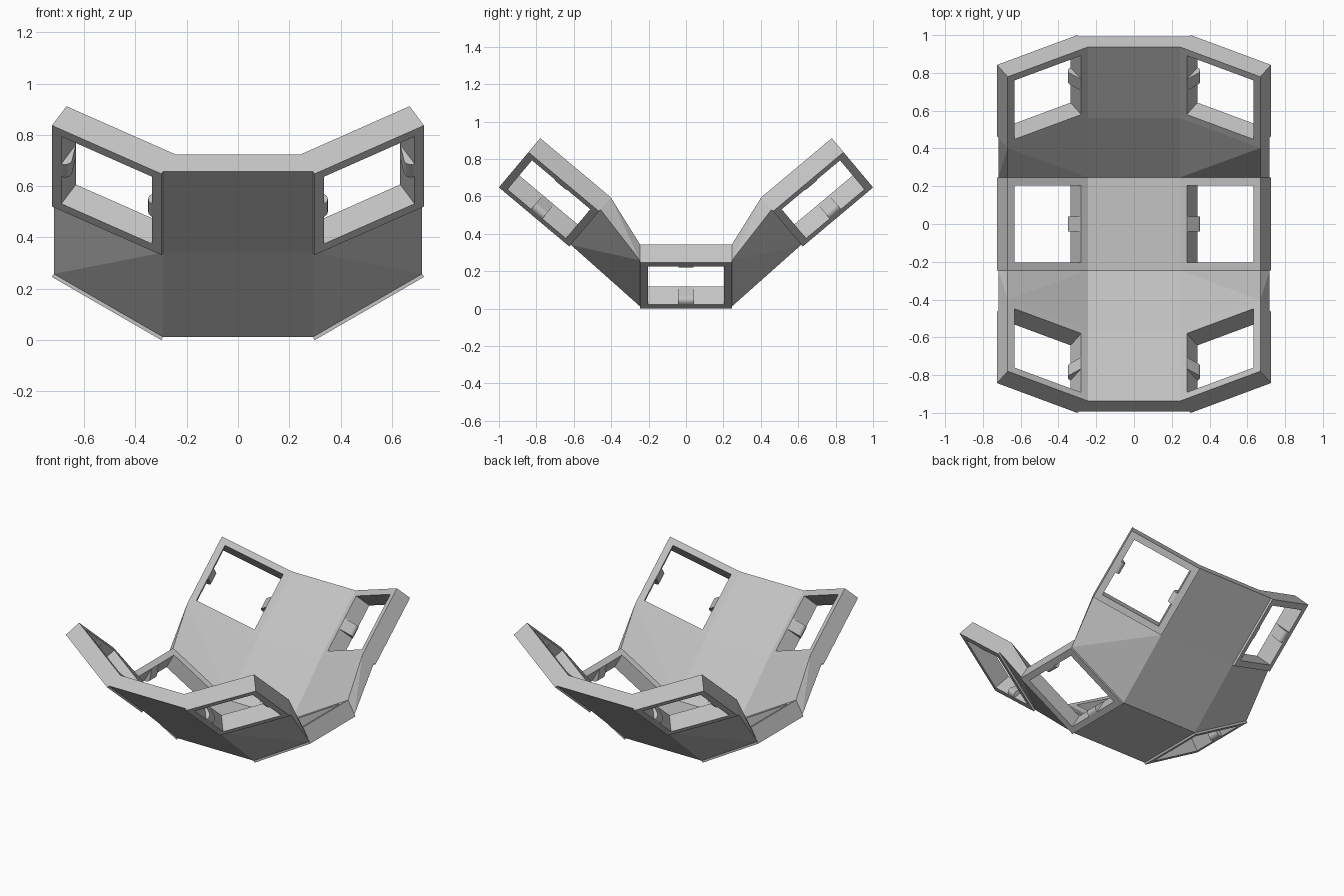
import bpy, bmesh
from math import radians, sin, cos, pi
from mathutils import Matrix, Vector

if "Cube" in bpy.data.objects:
    bpy.data.objects.remove(bpy.data.objects["Cube"])

SIZE, RIM, THICK = 0.492, 0.0425, 0.113    # square socket frame
WEB_LOW = 0.014                            # webs start just above the frame underside
NUB_R, NUB_HALF = 0.0283, 0.039            # clip nub radius and half width
INNER_X = 0.299

grey = bpy.data.materials.new("plain_grey")
grey.use_nodes = True
COLOUR = (0.55, 0.55, 0.55, 1)
grey.diffuse_color = COLOUR
grey.node_tree.nodes["Principled BSDF"].inputs["Base Color"].default_value = COLOUR


def finish(name, bm):
    bmesh.ops.recalc_face_normals(bm, faces=bm.faces)
    mesh = bpy.data.meshes.new(name)
    bm.to_mesh(mesh)
    bm.free()
    mesh.materials.append(grey)
    obj = bpy.data.objects.new(name, mesh)
    bpy.context.collection.objects.link(obj)


def hull(name, points):
    bm = bmesh.new()
    verts = [bm.verts.new(p) for p in points]
    res = bmesh.ops.convex_hull(bm, input=verts)
    junk = {v for v in res["geom_interior"] + res["geom_unused"]
            if isinstance(v, bmesh.types.BMVert)}
    bmesh.ops.delete(bm, geom=list(junk), context='VERTS')
    bmesh.ops.dissolve_limit(bm, angle_limit=0.002, verts=bm.verts, edges=bm.edges)
    finish(name, bm)


def frame(name, m):
    # square ring: outer and inner loops at the bottom and top
    bm = bmesh.new()
    loops = []
    for inset, z in ((0, 0), (0, THICK), (RIM, THICK), (RIM, 0)):
        a, h = inset, SIZE / 2 - inset
        loops.append([bm.verts.new(m @ Vector(p)) for p in
                      ((a, -h, z), (SIZE - a, -h, z), (SIZE - a, h, z), (a, h, z))])
    for i in range(4):
        lo, hi = loops[i], loops[(i + 1) % 4]
        for j in range(4):
            k = (j + 1) % 4
            bm.faces.new((lo[j], lo[k], hi[k], hi[j]))
    finish(name, bm)


def nub(name, m, wall, direction):
    # rounded lower lip tapering up to the top of the hole wall
    profile = [(wall + direction * NUB_R * sin(pi * i / 12),
                NUB_R - NUB_R * cos(pi * i / 12)) for i in range(13)]
    back = wall - direction * RIM * 0.9
    profile += [(back, 0), (back, THICK), (wall, THICK)]
    hull(name, [m @ Vector((u, y, z)) for u, z in profile
                for y in (-NUB_HALF, NUB_HALF)])


def post(m, u, v):
    return [m @ Vector((u * SIZE, v * SIZE / 2, z)) for z in (WEB_LOW, THICK)]


# Row placement: tilt about x, centre y, centre z
rows = {"front": (-40, -0.812, 0.49), "middle": (0, 0, 0), "back": (40, 0.812, 0.49)}
sides = {"left": 1, "right": -1}
place = {}
for row, (tilt, y, z) in rows.items():
    for side, s in sides.items():
        m = (Matrix.Translation((0, y, z)) @ Matrix.Rotation(radians(tilt), 4, 'X')
             @ Matrix.Diagonal((s, 1, 1, 1)) @ Matrix.Translation((INNER_X, 0, 0))
             @ Matrix.Rotation(radians(-30), 4, 'Y'))
        place[row, side] = m
        # Socket frames and their clip nubs
        frame(f"{row}_{side}_frame", m)
        nub(f"{row}_{side}_inner_nub", m, RIM, 1)
        nub(f"{row}_{side}_outer_nub", m, SIZE - RIM, -1)
    # Web between the two frames of a row
    hull(f"{row}_centre_web", [p for side in sides for v in (-1, 1)
                               for p in post(place[row, side], 0, v)])

# Webs between the rows
for row, v in (("front", 1), ("back", -1)):
    for side in sides:
        hull(f"{row}_{side}_web", [p for u in (0, 1) for p in
                                   post(place[row, side], u, v)
                                   + post(place["middle", side], u, -v)])
    hull(f"{row}_corner_web", [p for side in sides for p in
                               post(place[row, side], 0, v)
                               + post(place["middle", side], 0, -v)])
